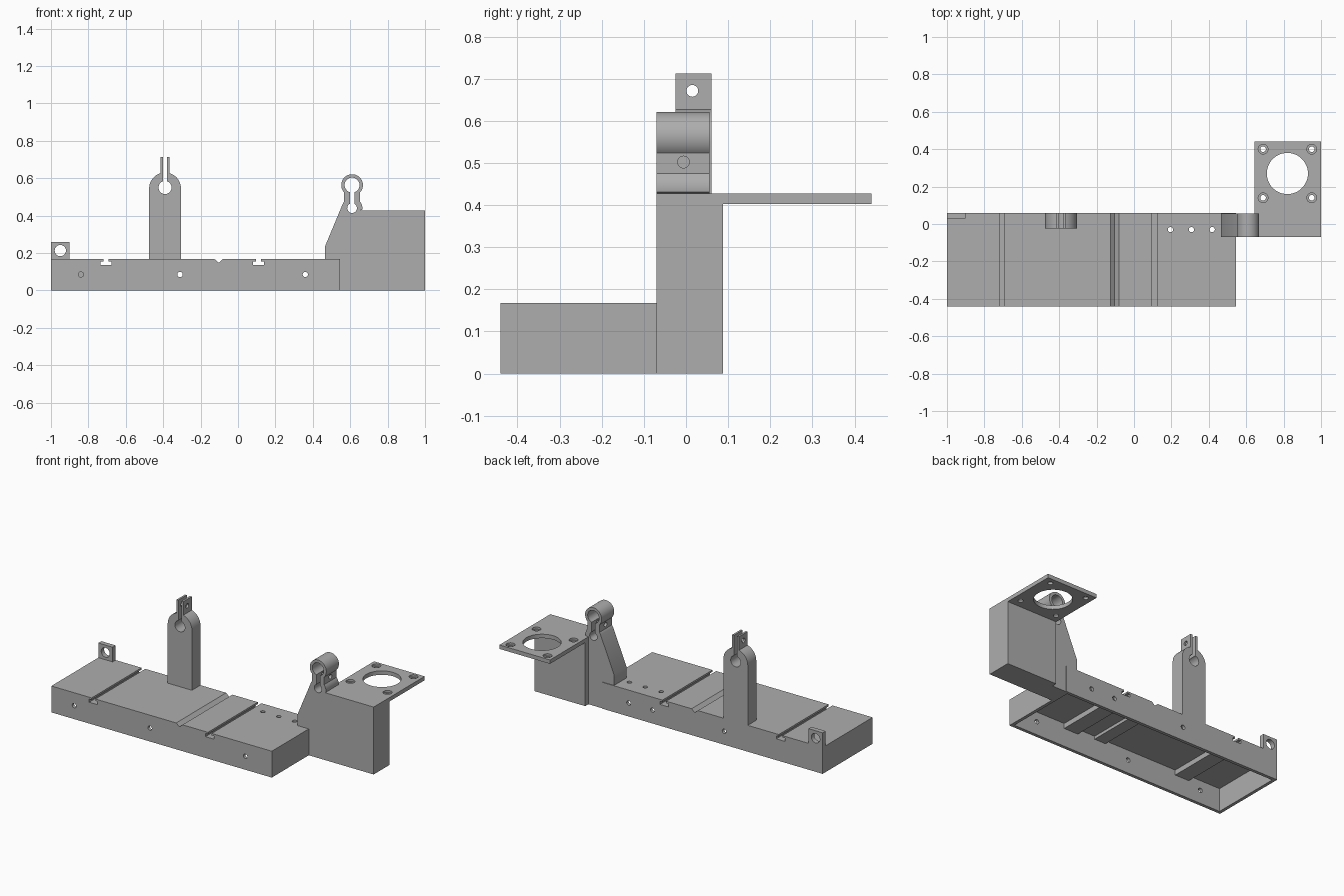
import bpy, math
from mathutils import Vector

cube = bpy.data.objects.get("Cube")
if cube:
    bpy.data.objects.remove(cube)

grey = bpy.data.materials.new("plain grey")
grey.use_nodes = True
COLOUR = (0.42, 0.42, 0.42, 1)
grey.diffuse_color = COLOUR
grey.node_tree.nodes["Principled BSDF"].inputs["Base Color"].default_value = COLOUR


def prism(name, outline, start, end, axis="y"):
    """Extrude a closed outline along an axis; the outline uses the other two axes in order."""
    place = {"x": lambda a, b, t: (t, a, b),
             "y": lambda a, b, t: (a, t, b),
             "z": lambda a, b, t: (a, b, t)}[axis]
    n = len(outline)
    verts = [place(a, b, t) for t in (start, end) for a, b in outline]
    faces = [tuple(range(n)), tuple(range(2 * n - 1, n - 1, -1))]
    faces += [(i, i + n, (i + 1) % n + n, (i + 1) % n) for i in range(n)]
    mesh = bpy.data.meshes.new(name)
    mesh.from_pydata(verts, [], faces)
    # make normals point outward
    import bmesh
    bm = bmesh.new()
    bm.from_mesh(mesh)
    bmesh.ops.recalc_face_normals(bm, faces=bm.faces)
    bm.to_mesh(mesh)
    bm.free()
    mesh.materials.append(grey)
    obj = bpy.data.objects.new(name, mesh)
    bpy.context.collection.objects.link(obj)
    return obj


def rect(a0, a1, b0, b1):
    return [(a0, b0), (a1, b0), (a1, b1), (a0, b1)]


def arc(a, b, r, deg0, deg1, steps=16):
    angles = [math.radians(deg0 + (deg1 - deg0) * i / steps) for i in range(steps + 1)]
    return [(a + r * math.cos(t), b + r * math.sin(t)) for t in angles]


def circle(a, b, r, steps=32):
    return arc(a, b, r, 0, 360, steps)[:-1]


def cut(obj, outline, start, end, axis="y"):
    """Subtract an extruded outline from a part."""
    cutter = prism("cutter", outline, start, end, axis)
    cutter.hide_render = True
    mod = obj.modifiers.new("cut", "BOOLEAN")
    mod.operation, mod.solver, mod.object = "DIFFERENCE", "EXACT", cutter
    bpy.context.view_layer.update()
    result = bpy.data.meshes.new_from_object(obj.evaluated_get(bpy.context.evaluated_depsgraph_get()))
    obj.modifiers.clear()
    obj.data = result
    bpy.data.objects.remove(cutter)


FRONT, BACK, TOP, END = -0.44, 0.06, 0.167, 0.545
WALL, ROOF = 0.02, 0.147
T_SLOTS, GROOVE = (-0.705, 0.11), -0.103

# Hollow base: top profile carries two T slots and a V groove
def t_slot(x):
    right = [(0.013, TOP), (0.013, 0.155), (0.03, 0.155), (0.03, 0.135)]
    return [(x - a, z) for a, z in right] + [(x + a, z) for a, z in reversed(right)]

top = t_slot(T_SLOTS[0]) + [(GROOVE - 0.022, TOP), (GROOVE, 0.148), (GROOVE + 0.022, TOP)] + t_slot(T_SLOTS[1])
base = prism("base", [(END, 0), (-1, 0), (-1, TOP)] + top + [(END, TOP)], FRONT, BACK)

# Underside cavity, leaving a rib below each slot
cavity = [(-1 + WALL, -0.1), (-1 + WALL, ROOF)]
for x, half, z in ((T_SLOTS[0], 0.05, 0.115), (GROOVE, 0.04, 0.128), (T_SLOTS[1], 0.05, 0.115)):
    cavity += [(x - half, ROOF), (x - half, z), (x + half, z), (x + half, ROOF)]
cavity += [(END - WALL, ROOF), (END - WALL, -0.1)]
cut(base, cavity, FRONT + WALL, BACK - WALL)

# Screw holes in the front wall, back wall and top
for x in (-0.84, -0.31, 0.36):
    cut(base, circle(x, 0.085, 0.014, 24), FRONT - 0.1, FRONT + 0.1)
for x in (-0.31, 0.193, 0.36):
    cut(base, circle(x, 0.085, 0.014, 24), BACK - 0.1, BACK + 0.1)
for x in (0.195, 0.307, 0.418):
    cut(base, circle(x, -0.03, 0.014, 24), 0.1, 0.3, "z")

# Corner lug
lug = prism("corner_lug", rect(-1, -0.9, TOP - 0.005, 0.26), 0.03, BACK)
cut(lug, circle(-0.95, 0.213, 0.03), -0.1, 0.2)

# Tall clamp post with a split pair of ears
px, pz, pr, ear = -0.39, 0.545, 0.085, 0.024
split = math.degrees(math.acos(ear / pr))
post = prism("clamp_post",
             [(px - pr, 0.16), (px + pr, 0.16)] + arc(px, pz, pr, 0, split)
             + [(px + ear, 0.712), (px - ear, 0.712)] + arc(px, pz, pr, 180 - split, 180),
             -0.025, BACK)
cut(post, circle(px, 0.55, 0.035), -0.2, 0.2)
cut(post, rect(px - 0.011, px + 0.011, 0.55, 0.8), -0.2, 0.2)
cut(post, circle(0.015, 0.671, 0.014, 24), -0.6, -0.2, "x")

# Sloped bracket ending in a two-hole clamp
cx, high, low = 0.61, 0.563, 0.44
bracket = prism("clamp_bracket",
                [(END, 0), (0.65, 0), (0.65, 0.427)]
                + arc(cx, low, 0.055, -10, 40) + arc(cx, high, 0.058, -43.6, 223.6, 40)
                + arc(cx, low, 0.055, 140, 156.8, 6)
                + [(0.465, 0.235), (0.465, TOP), (END, TOP)],
                -0.07, 0.056)
cut(bracket, circle(cx, high, 0.04), -0.2, 0.2)
cut(bracket, circle(cx, low, 0.026), -0.2, 0.2)
cut(bracket, rect(cx - 0.012, cx + 0.012, low, high), -0.2, 0.2)
cut(bracket, circle(-0.006, 0.502, 0.014, 24), 0.5, 0.75, "x")

# Solid block that carries the motor plate
prism("motor_block", rect(0.645, 1, 0, 0.41), -0.07, 0.088)

# Motor plate with a large bore and four counterbored screw holes
plate = prism("motor_plate", rect(0.645, 1, -0.07, 0.44), 0.402, 0.427, "z")
mx, my, off = 0.82, 0.27, 0.13
cut(plate, circle(mx, my, 0.11, 48), 0.3, 0.5, "z")
for sx in (-1, 1):
    for sy in (-1, 1):
        cut(plate, circle(mx + sx * off, my + sy * off, 0.026, 24), 0.414, 0.5, "z")
        cut(plate, circle(mx + sx * off, my + sy * off, 0.015, 24), 0.3, 0.5, "z")

# Smooth the rounded faces, keep edges sharp
for obj in bpy.context.collection.objects:
    if obj.type == "MESH" and grey.name in obj.data.materials:
        bpy.ops.object.select_all(action="DESELECT")
        obj.select_set(True)
        bpy.context.view_layer.objects.active = obj
        bpy.ops.object.shade_smooth_by_angle(angle=math.radians(30))
